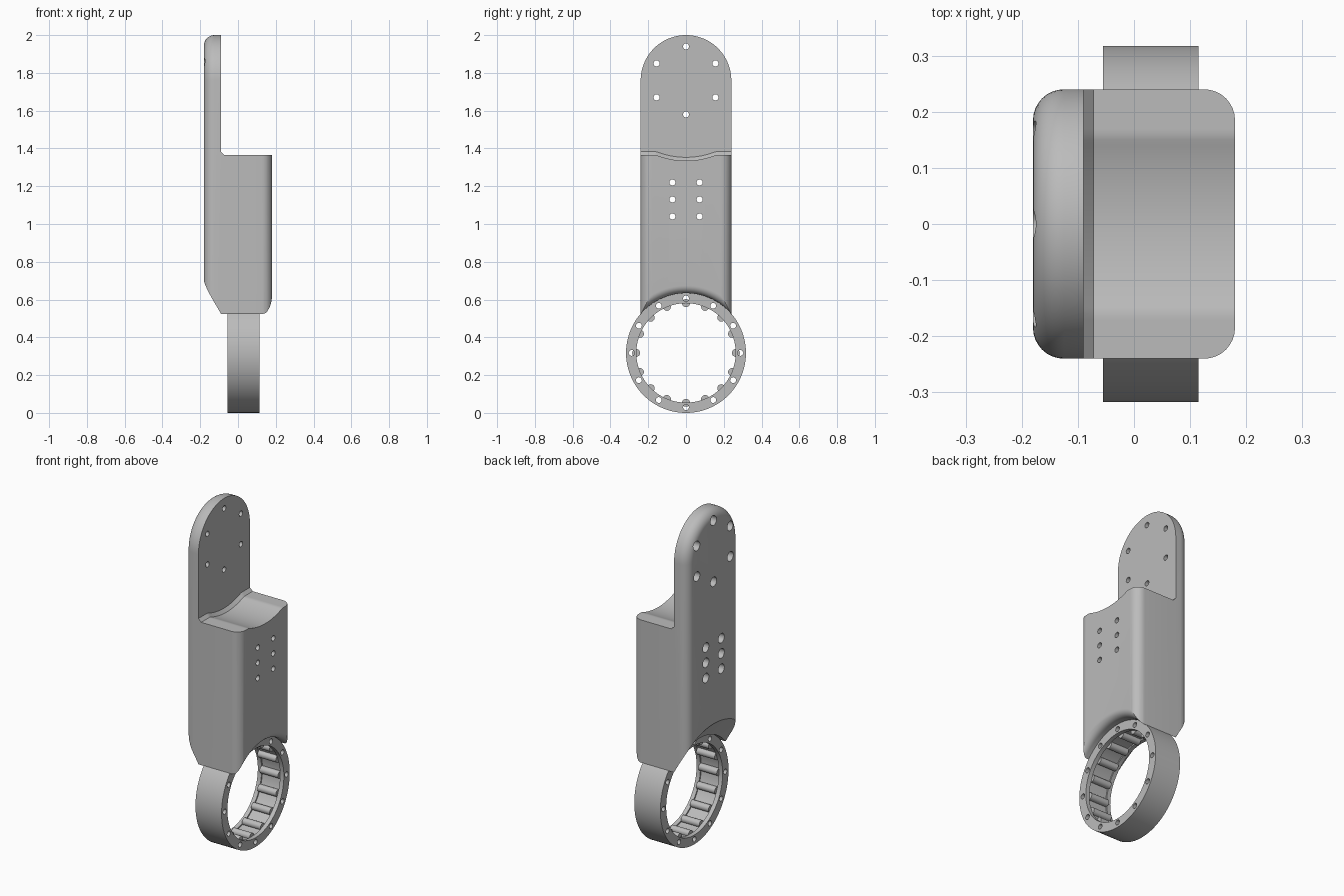
import bpy, bmesh
from math import sin, cos, pi, sqrt, radians

if "Cube" in bpy.data.objects:
    bpy.data.objects.remove(bpy.data.objects["Cube"])

grey = bpy.data.materials.new("machined_grey")
grey.use_nodes = True
COLOUR = (0.5, 0.5, 0.5, 1)
grey.diffuse_color = COLOUR
grey.node_tree.nodes["Principled BSDF"].inputs["Base Color"].default_value = COLOUR

HALF_X, HALF_Y, FILLET = 0.18, 0.24, 0.055
PLATE_X = -0.09            # inner face of the mounting plate
HEAD_Z = 2 - HALF_Y        # centre of the rounded plate top
RING_R = 0.3175            # outer radius and centre height of the ring
BLOCK_Z = 1.365


def loft(name, sections, closed=False):
    """Skin a row of equal-length loops into a solid; closed joins last to first."""
    bm = bmesh.new()
    loops = [[bm.verts.new(p) for p in s] for s in sections]
    pairs = list(zip(loops, loops[1:]))
    if closed:
        pairs.append((loops[-1], loops[0]))
    else:
        bm.faces.new(loops[0])
        bm.faces.new(loops[-1])
    for a, b in pairs:
        for i in range(len(a)):
            j = (i + 1) % len(a)
            bm.faces.new((a[i], a[j], b[j], b[i]))
    bmesh.ops.recalc_face_normals(bm, faces=bm.faces)
    mesh = bpy.data.meshes.new(name)
    bm.to_mesh(mesh)
    bm.free()
    mesh.materials.append(grey)
    obj = bpy.data.objects.new(name, mesh)
    bpy.context.collection.objects.link(obj)
    return obj


def lathe(name, profile, y, z, steps=24, closed=False):
    """Turn (x, radius) points around a line along x."""
    turn = [2 * pi * i / steps for i in range(steps)]
    return loft(name, [[(x, y + r * cos(a), z + r * sin(a)) for a in turn]
                       for x, r in profile], closed)


def activate(obj):
    bpy.ops.object.select_all(action='DESELECT')
    obj.select_set(True)
    bpy.context.view_layer.objects.active = obj


def cut(target, cutter):
    cutter.hide_render = True
    mod = target.modifiers.new("cut", 'BOOLEAN')
    mod.operation, mod.solver, mod.object = 'DIFFERENCE', 'EXACT', cutter
    activate(target)
    bpy.ops.object.modifier_apply(modifier=mod.name)
    bpy.data.objects.remove(cutter)


def smooth(obj):
    activate(obj)
    bpy.ops.object.shade_smooth_by_angle(angle=radians(30))


# Body: arched outline lofted along x, with rounded long edges
def arch(x, inset):
    r = HALF_Y - inset
    top = [(x, r * cos(pi * i / 48), HEAD_Z + r * sin(pi * i / 48)) for i in range(49)]
    return [(x, r, 0.35)] + top + [(x, -r, 0.35)]


quarter = [pi / 2 * i / 8 for i in range(9)]
rounding = [(HALF_X - FILLET * (1 - sin(a)), FILLET * (1 - cos(a))) for a in quarter]
body = loft("arm_body", [arch(-x, i) for x, i in reversed(rounding)]
            + [arch(x, i) for x, i in rounding])


# Step above the block: flat shoulders, round dip and a small chamfer at the plate
def step_floor(y):
    dip = HEAD_Z - sqrt(0.425 ** 2 - y * y)
    return min(BLOCK_Z, dip)


def step_section(x, lift):
    ys = [-0.3 + 0.6 * i / 60 for i in range(61)]
    return [(x, y, step_floor(y) + lift) for y in ys] + [(x, 0.3, 2.2), (x, -0.3, 2.2)]


cut(body, loft("step_cutter", [step_section(PLATE_X, 0.018),
                               step_section(PLATE_X + 0.018, 0),
                               step_section(0.4, 0)]))

# Saddle over the ring: cone on the plate side, rounded lip on the block side
seat = RING_R - 0.001
lip = [(0.14 + 0.04 * sin(a), seat + 0.04 * (1 - cos(a))) for a in quarter]
cut(body, lathe("saddle_cutter", [(-0.26, 0.523), (PLATE_X, seat)] + lip
                + [(0.26, seat + 0.04)], 0, RING_R, 96))

# Counterbored screw holes: a circle in the plate and two columns in the block
holes = [(0.18 * sin(pi * i / 3), HEAD_Z + 0.18 * cos(pi * i / 3), -0.13) for i in range(6)]
holes += [(y, z, 0.0) for y in (-0.072, 0.072) for z in (1.04, 1.13, 1.22)]
for y, z, depth in holes:
    cut(body, lathe("hole_cutter", [(-0.3, 0.028), (depth, 0.028),
                                    (depth, 0.016), (0.3, 0.016)], y, z))
smooth(body)

# Bearing ring with an inner groove and a circle of through holes
X0, X1, BORE, GROOVE, RIM = -0.055, 0.115, 0.263, 0.271, 0.025
ring = lathe("bearing_ring", [(X0, RING_R), (X1, RING_R), (X1, BORE), (X1 - RIM, BORE),
                              (X1 - RIM, GROOVE), (X0 + RIM, GROOVE),
                              (X0 + RIM, BORE), (X0, BORE)], 0, RING_R, 96, True)
for i in range(12):
    a = pi * i / 6
    cut(ring, lathe("ring_hole_cutter", [(-0.3, 0.0155), (0.3, 0.0155)],
                    0.288 * cos(a), RING_R + 0.288 * sin(a), 16))
smooth(ring)

# Rollers
for i in range(16):
    a = pi * i / 8
    smooth(lathe(f"roller_{i + 1}", [(X0 + RIM, 0.021), (X1 - RIM, 0.021)],
                 0.264 * cos(a), RING_R + 0.264 * sin(a), 20))
